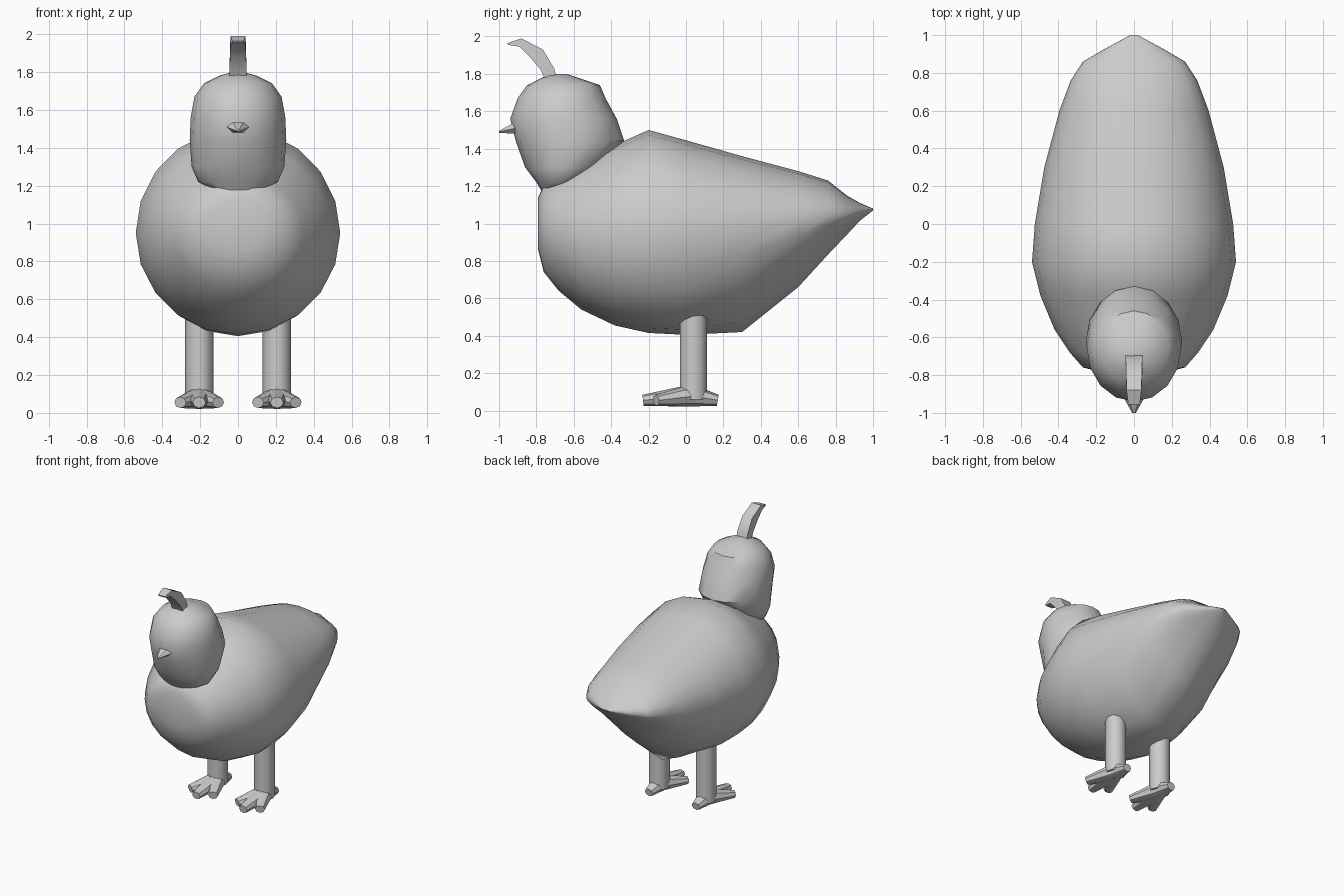
import bpy, bmesh, math
from mathutils import Vector

if "Cube" in bpy.data.objects:
    bpy.data.objects.remove(bpy.data.objects["Cube"])


def finish(name, bm, angle=40):
    bmesh.ops.recalc_face_normals(bm, faces=bm.faces)
    mesh = bpy.data.meshes.new(name)
    bm.to_mesh(mesh)
    bm.free()
    ob = bpy.data.objects.new(name, mesh)
    bpy.context.collection.objects.link(ob)
    bpy.ops.object.select_all(action='DESELECT')
    ob.select_set(True)
    bpy.context.view_layer.objects.active = ob
    bpy.ops.object.shade_smooth_by_angle(angle=math.radians(angle))
    return ob


def loft(bm, rings):
    """Skin a list of equal-length point rings and cap both ends."""
    rows = [[bm.verts.new(p) for p in r] for r in rings]
    n = len(rows[0])
    for a, b in zip(rows, rows[1:]):
        for i in range(n):
            j = (i + 1) % n
            bm.faces.new((a[i], a[j], b[j], b[i]))
    bm.faces.new(rows[0])
    bm.faces.new(rows[-1])


def circle(n):
    return [(math.cos(2 * math.pi * i / n), math.sin(2 * math.pi * i / n)) for i in range(n)]


def spike(bm, start, end, r1, r2, sides=6, flat=1.0):
    """Tapered rod between two points, optionally flattened in height."""
    a, b = Vector(start), Vector(end)
    d = (b - a).normalized()
    up = Vector((0, 0, 1)) if abs(d.z) < 0.9 else Vector((0, 1, 0))
    side = d.cross(up).normalized()
    top = side.cross(d)
    loft(bm, [[p + side * c * r + top * s * r * flat for c, s in circle(sides)]
              for p, r in ((a, r1), (b, r2))])


def body_ring(y, w, zb, zm, zt, keel):
    """Round on top; the lower half turns from round to a keel."""
    ring = []
    for c, s in circle(20):
        if s < 0:
            s = (1 - keel) * s - keel * (1 - abs(c))
        ring.append((w * c, y, zm + s * ((zt - zm) if s > 0 else (zm - zb))))
    return ring


# Body: cross-sections along y (y, half width, bottom, middle, top, keel)
sections = [
    (-0.79, 0.15, 0.86, 1.00, 1.14, 0), (-0.76, 0.27, 0.74, 0.97, 1.21, 0),
    (-0.68, 0.34, 0.64, 0.95, 1.26, 0), (-0.56, 0.42, 0.54, 0.94, 1.32, 0),
    (-0.38, 0.495, 0.455, 0.94, 1.42, 0), (-0.20, 0.54, 0.415, 0.95, 1.50, 0),
    (0.00, 0.525, 0.405, 0.96, 1.445, 0), (0.30, 0.475, 0.42, 0.98, 1.36, 0.2),
    (0.60, 0.395, 0.66, 1.01, 1.28, 0.35), (0.76, 0.335, 0.835, 1.04, 1.23, 0.4),
    (0.86, 0.27, 0.94, 1.05, 1.15, 0.4), (0.93, 0.15, 1.015, 1.06, 1.11, 0.4),
    (1.00, 0.02, 1.07, 1.075, 1.08, 0.4)]
bm = bmesh.new()
loft(bm, [body_ring(*sec) for sec in sections])
finish("body", bm)

# Head: cross-sections up z (z, front y, back y, half width)
head = [
    (1.17, -0.77, -0.68, 0.11), (1.22, -0.80, -0.55, 0.21), (1.30, -0.86, -0.43, 0.245),
    (1.44, -0.91, -0.33, 0.255), (1.56, -0.94, -0.37, 0.25), (1.67, -0.90, -0.43, 0.23),
    (1.74, -0.85, -0.46, 0.18), (1.78, -0.77, -0.58, 0.10), (1.80, -0.72, -0.64, 0.03)]
bm = bmesh.new()
loft(bm, [[(w * c, (f + b) / 2 + s * (b - f) / 2, z) for c, s in circle(16)]
          for z, f, b, w in head])
finish("head", bm)

# Beak
bm = bmesh.new()
spike(bm, (0.0, -0.91, 1.51), (0.0, -1.0, 1.49), 0.06, 0.01, 6, 0.6)
finish("beak", bm)

# Plume: (upper y, z), (lower y, z), half width
plume = [
    (-0.69, 1.77, -0.75, 1.76, 0.045), (-0.705, 1.83, -0.775, 1.82, 0.045),
    (-0.765, 1.93, -0.83, 1.885, 0.042), (-0.88, 1.99, -0.89, 1.945, 0.04),
    (-0.955, 1.965, -0.95, 1.955, 0.03)]
bm = bmesh.new()
loft(bm, [[(-w, y1, z1), (w, y1, z1), (w, y2, z2), (-w, y2, z2)]
          for y1, z1, y2, z2, w in plume])
finish("plume", bm)

# Legs and feet
for name, x in (("left", -0.205), ("right", 0.205)):
    bm = bmesh.new()
    spike(bm, (x, 0.04, 0.06), (x, 0.04, 0.52), 0.075, 0.075, 10)
    finish(name + "_leg", bm)
    bm = bmesh.new()
    for dx, dy in ((-0.10, -0.16), (0, -0.23), (0.10, -0.16), (0, 0.17)):
        spike(bm, (x, 0.03, 0.08), (x + dx, dy, 0.055), 0.07, 0.035, 8, 0.85)
    finish(name + "_foot", bm)
